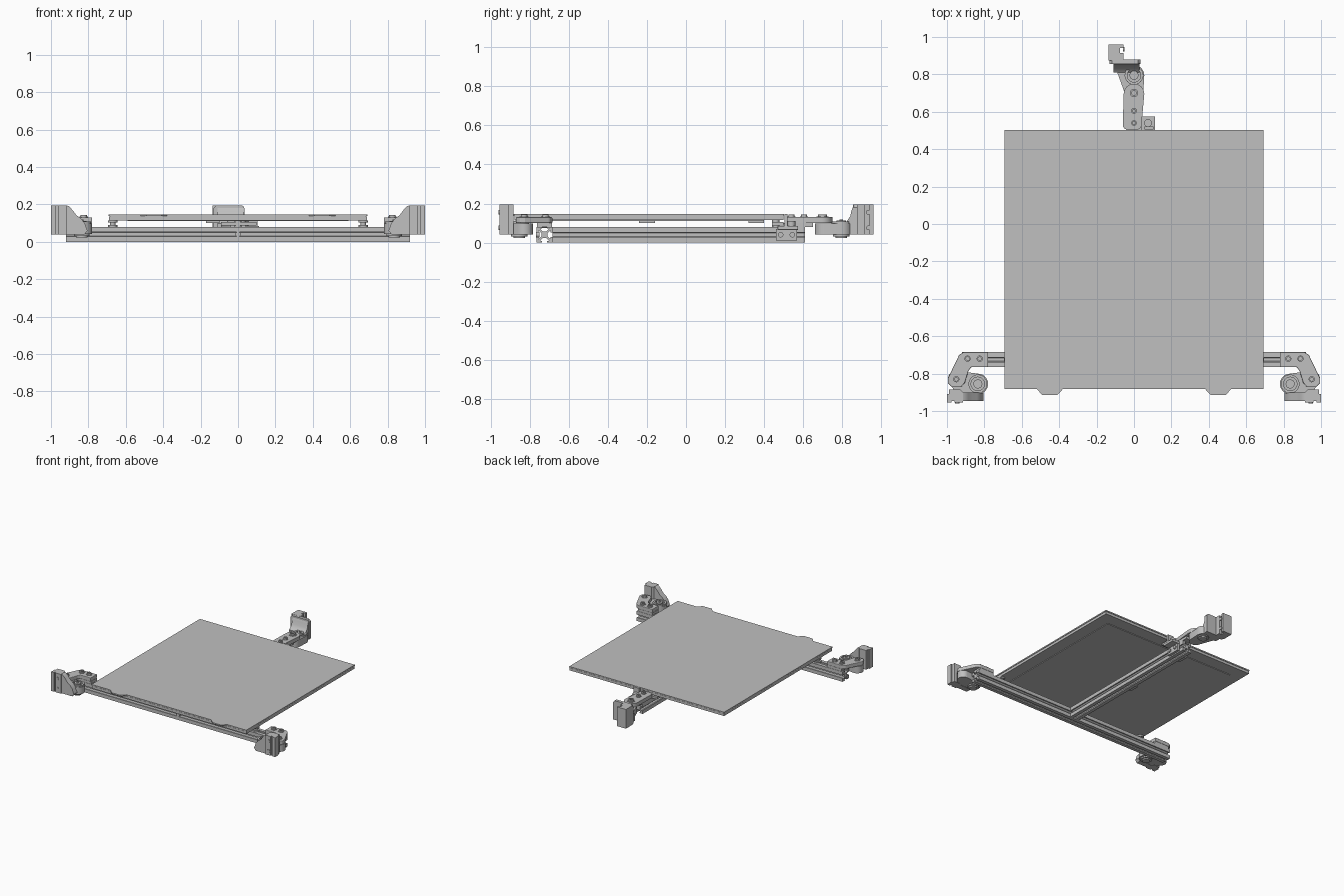
import bpy, bmesh, math
from mathutils import Vector

cube = bpy.data.objects.get("Cube")
if cube:
    bpy.data.objects.remove(cube, do_unlink=True)

grey = bpy.data.materials.new("plain_grey")
grey.use_nodes = True
colour = (0.53, 0.53, 0.53, 1)
grey.diffuse_color = colour
grey.node_tree.nodes["Principled BSDF"].inputs["Base Color"].default_value = colour


def finish(name, bm, smooth=False):
    bmesh.ops.recalc_face_normals(bm, faces=bm.faces)
    mesh = bpy.data.meshes.new(name)
    bm.to_mesh(mesh)
    bm.free()
    mesh.materials.append(grey)
    obj = bpy.data.objects.new(name, mesh)
    bpy.context.collection.objects.link(obj)
    if smooth:
        bpy.ops.object.select_all(action='DESELECT')
        obj.select_set(True)
        bpy.context.view_layer.objects.active = obj
        bpy.ops.object.shade_smooth_by_angle(angle=math.radians(35))
    return obj


def prism(name, points, lo, hi, axis="z", smooth=False, bevel=0):
    """Extrude an outline along one axis."""
    place = {"x": lambda a, b, h: (h, a, b),
             "y": lambda a, b, h: (a, h, b),
             "z": lambda a, b, h: (a, b, h)}[axis]
    bm = bmesh.new()
    low = [bm.verts.new(place(a, b, lo)) for a, b in points]
    high = [bm.verts.new(place(a, b, hi)) for a, b in points]
    bm.faces.new(low)
    bm.faces.new(high)
    for i in range(len(low)):
        j = (i + 1) % len(low)
        bm.faces.new((low[i], low[j], high[j], high[i]))
    obj = finish(name, bm, smooth)
    if bevel:
        mod = obj.modifiers.new("soft_edges", 'BEVEL')
        mod.width = bevel
        mod.segments = 2
        mod.limit_method = 'ANGLE'
    return obj


def box(name, x, y, z, bevel=0):
    return prism(name, [(x[0], y[0]), (x[1], y[0]), (x[1], y[1]), (x[0], y[1])],
                 *z, bevel=bevel)


def circle(x, y, r, n=24):
    return [(x + r * math.cos(2 * math.pi * i / n),
             y + r * math.sin(2 * math.pi * i / n)) for i in range(n)]


def disc(name, x, y, r, lo, hi, axis="z", n=24):
    return prism(name, circle(x, y, r, n), lo, hi, axis, smooth=n > 8)


def link_plate(name, discs, lo, hi):
    """Convex plate wrapped around several circles."""
    bm = bmesh.new()
    for d in discs:
        for x, y in circle(*d):
            for z in (lo, hi):
                bm.verts.new((x, y, z))
    hull = bmesh.ops.convex_hull(bm, input=bm.verts)
    loose = [v for v in bm.verts if not v.link_faces]
    bmesh.ops.delete(bm, geom=loose, context='VERTS')
    bmesh.ops.dissolve_limit(bm, angle_limit=0.01, verts=bm.verts, edges=bm.edges)
    return finish(name, bm, True)


def tube(name, x, y, r_in, r_out, lo, hi, n=32):
    bm = bmesh.new()
    rings = [[bm.verts.new((a, b, z)) for a, b in circle(x, y, r, n)]
             for r, z in ((r_in, lo), (r_out, lo), (r_out, hi), (r_in, hi))]
    for k in range(4):
        a, b = rings[k], rings[(k + 1) % 4]
        for i in range(n):
            j = (i + 1) % n
            bm.faces.new((a[i], a[j], b[j], b[i]))
    return finish(name, bm, True)


def bolt(name, x, y, z, r=0.022):
    """Washer with a socket-head screw standing on it."""
    disc(name + "_washer", x, y, r, z, z + 0.004)
    tube(name + "_head", x, y, r * 0.4, r * 0.75, z + 0.004, z + 0.014, 20)


def thumb_nut(name, x, y):
    tube(name + "_rim", x, y, 0.036, 0.05, 0.095, 0.108)
    disc(name + "_screw", x, y, 0.024, 0.095, 0.112)
    disc(name + "_slot", x, y, 0.01, 0.112, 0.118, n=6)
    for i, r in enumerate((0.042, 0.03)):
        disc(f"{name}_foot_{i}", x, y, r, 0.032 - 0.01 * i, 0.042 - 0.01 * i)


# Slotted aluminium rails: one side of the section repeated four times
side = [(-.04, .04), (-.012, .04), (-.012, .031), (-.022, .031), (-.0085, .016),
        (.0085, .016), (.022, .031), (.012, .031), (.012, .04)]
section = []
for quarter in ((1, 0), (0, -1), (-1, 0), (0, 1)):
    c, s = quarter
    section += [(c * u - s * v, s * u + c * v) for u, v in side]
prism("front_rail", [(a - 0.725, b + 0.04) for a, b in section], -0.92, 0.92, "x")
prism("centre_rail", [(a, b + 0.04) for a, b in section], -0.685, 0.61, "y")
disc("rail_joint_screw", 0, 0.04, 0.014, -0.768, -0.75, "y")

# Heated bed: plate, thin top sheet with two front tabs, heater pad beneath
box("bed_plate", (-0.69, 0.69), (-0.88, 0.5), (0.115, 0.135))
sheet = [(-0.692, 0.502), (-0.692, -0.882)]
for cx in (-0.45, 0.45):
    sheet += [(cx - 0.07, -0.882), (cx - 0.04, -0.915),
              (cx + 0.04, -0.915), (cx + 0.07, -0.882)]
sheet += [(0.692, -0.882), (0.692, 0.502)]
prism("top_sheet", sheet, 0.137, 0.147)
box("sheet_bond", (-0.685, 0.685), (-0.875, 0.495), (0.135, 0.137))
box("heater_pad", (-0.59, 0.59), (-0.78, 0.4), (0.110, 0.115))
for i, y in enumerate((-0.2, 0.36)):
    box(f"pad_clip_{i}", (-0.17, -0.1), (y - 0.04, y + 0.04), (0.1, 0.11))

# Front bed supports and corner carriers, mirrored left and right
for s, label in ((-1, "right"), (1, "left")):
    def m(pts):
        return [(s * x, y) for x, y in pts]

    disc(f"bed_post_{label}", s * 0.67, -0.725, 0.014, 0.075, 0.115)
    disc(f"bed_post_base_{label}", s * 0.67, -0.725, 0.026, 0.078, 0.09)
    disc(f"bed_post_cap_{label}", s * 0.67, -0.725, 0.026, 0.104, 0.115)
    prism(f"corner_arm_{label}", m([
        (0.78, -0.685), (0.91, -0.685), (0.935, -0.70), (0.995, -0.825),
        (0.995, -0.85), (0.975, -0.872), (0.925, -0.872), (0.905, -0.85),
        (0.885, -0.785), (0.87, -0.765), (0.78, -0.765)]), 0.1, 0.13, bevel=0.004)
    box(f"arm_pad_{label}", sorted((s * 0.78, s * 0.91)), (-0.763, -0.687), (0.08, 0.1))
    for i, (x, y) in enumerate(((0.825, -0.72), (0.89, -0.72), (0.95, -0.83))):
        bolt(f"arm_bolt_{label}_{i}", s * x, y, 0.13)
    link_plate(f"carrier_lug_{label}",
               [(s * 0.95, -0.83, 0.045), (s * 0.835, -0.855, 0.055),
                (s * 0.9, -0.9, 0.04)], 0.042, 0.098)
    thumb_nut(f"carrier_nut_{label}", s * 0.835, -0.855)
    prism(f"carrier_block_{label}", m([
        (1, -0.955), (0.975, -0.955), (0.975, -0.945), (0.96, -0.945),
        (0.96, -0.955), (0.935, -0.955), (0.915, -0.955), (0.915, -0.9),
        (0.93, -0.885), (0.99, -0.885), (0.99, -0.91), (1, -0.91)]), 0.04, 0.195)
    prism(f"carrier_web_{label}", m([
        (0.92, 0.04), (0.92, 0.195), (0.905, 0.19), (0.885, 0.17), (0.865, 0.143),
        (0.84, 0.125), (0.82, 0.1), (0.805, 0.06), (0.82, 0.04)]), -0.945, -0.9, "y",
        smooth=True)
    for i, z in enumerate((0.075, 0.155)):
        disc(f"block_screw_{label}_{i}", s * 0.945, z, 0.012, -0.96, -0.95, "y")

# Rear arm clamped on the centre rail
link_plate("rear_arm", [(-0.035, 0.53, 0.025), (0.015, 0.53, 0.025), (0, 0.695, 0.055)],
           0.1, 0.13)
box("rear_arm_pad", (-0.04, 0.04), (0.5, 0.65), (0.08, 0.1))
bolt("rear_bolt_inner", 0, 0.54, 0.13, 0.02)
bolt("rear_bolt_middle", 0, 0.605, 0.13, 0.02)
bolt("rear_bolt_pivot", 0, 0.7, 0.13, 0.03)

# Rear carrier
link_plate("rear_lug", [(0, 0.71, 0.05), (0, 0.795, 0.055), (-0.04, 0.82, 0.05)],
           0.04, 0.098)
thumb_nut("rear_nut", 0, 0.795)
prism("rear_wall", [
    (-0.13, 0.04), (0.035, 0.04), (0.035, 0.18), (0.022, 0.194), (-0.118, 0.194),
    (-0.13, 0.18)], 0.855, 0.88, "y")
prism("rear_block", [
    (-0.135, 0.875), (-0.135, 0.96), (-0.055, 0.96), (-0.055, 0.94), (-0.075, 0.94),
    (-0.075, 0.915), (-0.055, 0.915), (-0.055, 0.875)], 0.04, 0.195)
prism("rear_web", [
    (0.86, 0.04), (0.86, 0.19), (0.848, 0.165), (0.842, 0.135), (0.825, 0.11),
    (0.81, 0.098), (0.81, 0.04)], -0.11, 0.03, "x", smooth=True)
for i, z in enumerate((0.075, 0.155)):
    disc(f"rear_block_screw_{i}", 0.935, z, 0.012, -0.06, -0.05, "x")

# Rear bed support beside the centre rail
box("support_bracket", (0.04, 0.06), (0.46, 0.57), (0.01, 0.07))
box("support_shelf", (0.04, 0.112), (0.47, 0.575), (0.065, 0.085), bevel=0.003)
box("support_tab", (0.055, 0.105), (0.505, 0.52), (0.085, 0.147))
disc("support_post", 0.075, 0.54, 0.02, 0.085, 0.11)
disc("support_post_under_bed", 0.0, 0.46, 0.018, 0.08, 0.115)
box("support_bridge", (-0.09, 0.1), (0.44, 0.5), (0.088, 0.105))
for i, y in enumerate((0.485, 0.545)):
    disc(f"bracket_screw_{i}", y, 0.04, 0.014, 0.06, 0.07, "x")
